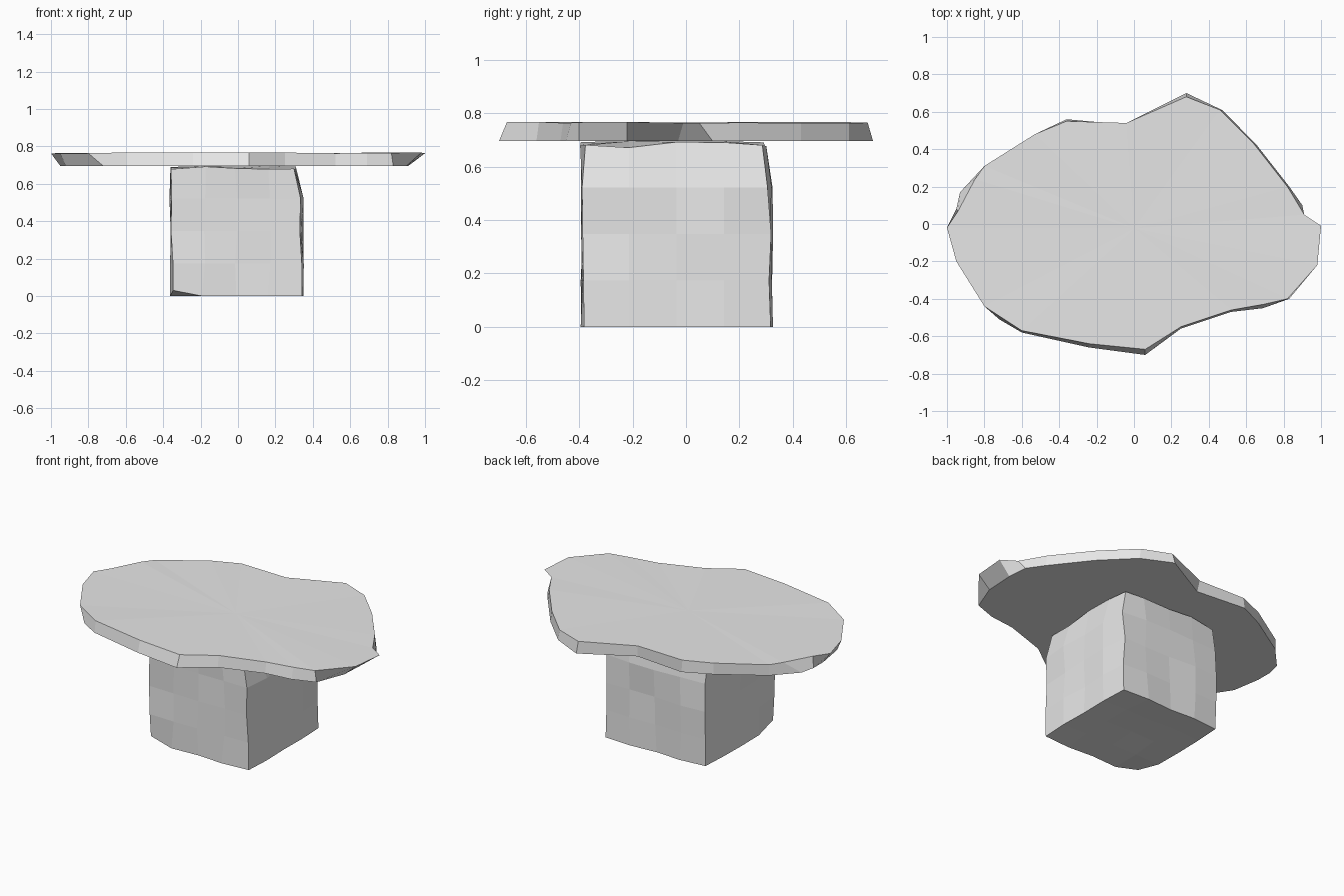
import bpy
import bmesh
import random
from mathutils import Vector

random.seed(4)

default_cube = bpy.data.objects.get("Cube")
if default_cube:
    bpy.data.objects.remove(default_cube, do_unlink=True)

# Single stone colour
stone = bpy.data.materials.new("grey_stone")
stone.use_nodes = True
stone.diffuse_color = (0.8, 0.8, 0.8, 1)
stone.node_tree.nodes["Principled BSDF"].inputs["Base Color"].default_value = stone.diffuse_color


def finish(bm, name):
    """Turn a bmesh into a flat-shaded stone object."""
    bmesh.ops.recalc_face_normals(bm, faces=bm.faces)
    mesh = bpy.data.meshes.new(name)
    bm.to_mesh(mesh)
    bm.free()
    mesh.materials.append(stone)
    obj = bpy.data.objects.new(name, mesh)
    bpy.context.collection.objects.link(obj)
    return obj


def jitter(amount):
    return random.uniform(-amount, amount)


# Table top: irregular slab, upper and lower rim listed counter-clockwise from +x
upper_rim = [
    (1, -.01), (.91, .05), (.82, .2), (.64, .43), (.46, .61), (.28, .68),
    (-.04, .54), (-.36, .55), (-.53, .48), (-.8, .31), (-.85, .24), (-.94, .07),
    (-1, -.02), (-.95, -.2), (-.8, -.44), (-.6, -.57), (-.24, -.64),
    (.06, -.67), (.25, -.55), (.52, -.46), (.69, -.43), (.82, -.4), (.98, -.22),
]
lower_rim = [
    (.91, -.03), (.9, .1), (.83, .2), (.65, .43), (.47, .61), (.28, .7),
    (-.03, .53), (-.36, .56), (-.53, .48), (-.8, .31), (-.93, .17), (-.95, .08),
    (-.95, -.02), (-.92, -.2), (-.72, -.51), (-.6, -.58), (-.24, -.66),
    (.06, -.7), (.25, -.56), (.52, -.47), (.69, -.45), (.83, -.4), (.9, -.22),
]
UNDERSIDE, SURFACE = .695, .765

bm = bmesh.new()
top = [bm.verts.new((x, y, SURFACE + jitter(.003))) for x, y in upper_rim]
low = [bm.verts.new((x, y, UNDERSIDE)) for x, y in lower_rim]
count = len(top)
for i in range(count):
    j = (i + 1) % count
    bm.faces.new((low[i], low[j], top[j], top[i]))
bm.faces.new(low[::-1])
surface = bm.faces.new(top)
bmesh.ops.poke(bm, faces=[surface])
finish(bm, "table_top")

# Pedestal: a block cut into a four by four grid and roughly hewn
LOW = Vector((-.36, -.39, 0))
HIGH = Vector((.345, .32, .695))

bm = bmesh.new()
bmesh.ops.create_cube(bm, size=2)
bmesh.ops.subdivide_edges(bm, edges=bm.edges[:], cuts=3, use_grid_fill=True)
for v in bm.verts:
    u = v.co.copy()
    centre, half = (LOW + HIGH) / 2, (HIGH - LOW) / 2
    on_x, on_y, on_z = (abs(c) > .99 for c in u)
    p = Vector(centre[k] + half[k] * u[k] for k in range(3))
    # Faces are chipped by small amounts along their normals
    if on_x:
        p.x += jitter(.007)
    if on_y:
        p.y += jitter(.007)
    if not on_x:
        p.x += jitter(.01)
    # Vertical corners and the upper edge are worn inwards
    if on_x and on_y:
        p.x -= .008 * u.x
        p.y -= .008 * u.y
    if u.z > .9 and (on_x or on_y):
        p.z -= random.uniform(0, .025)
        if u.x > .9:
            p.x -= .035
        if u.y > .9:
            p.y -= .025
    # The flat foot has a hollow middle and one broken corner
    if u.z < -.9:
        p.z = 0 if on_x or on_y else random.uniform(0, .012)
        if u.x < -.9 and u.y < -.9:
            p.z = .03
    v.co = p
finish(bm, "pedestal")
